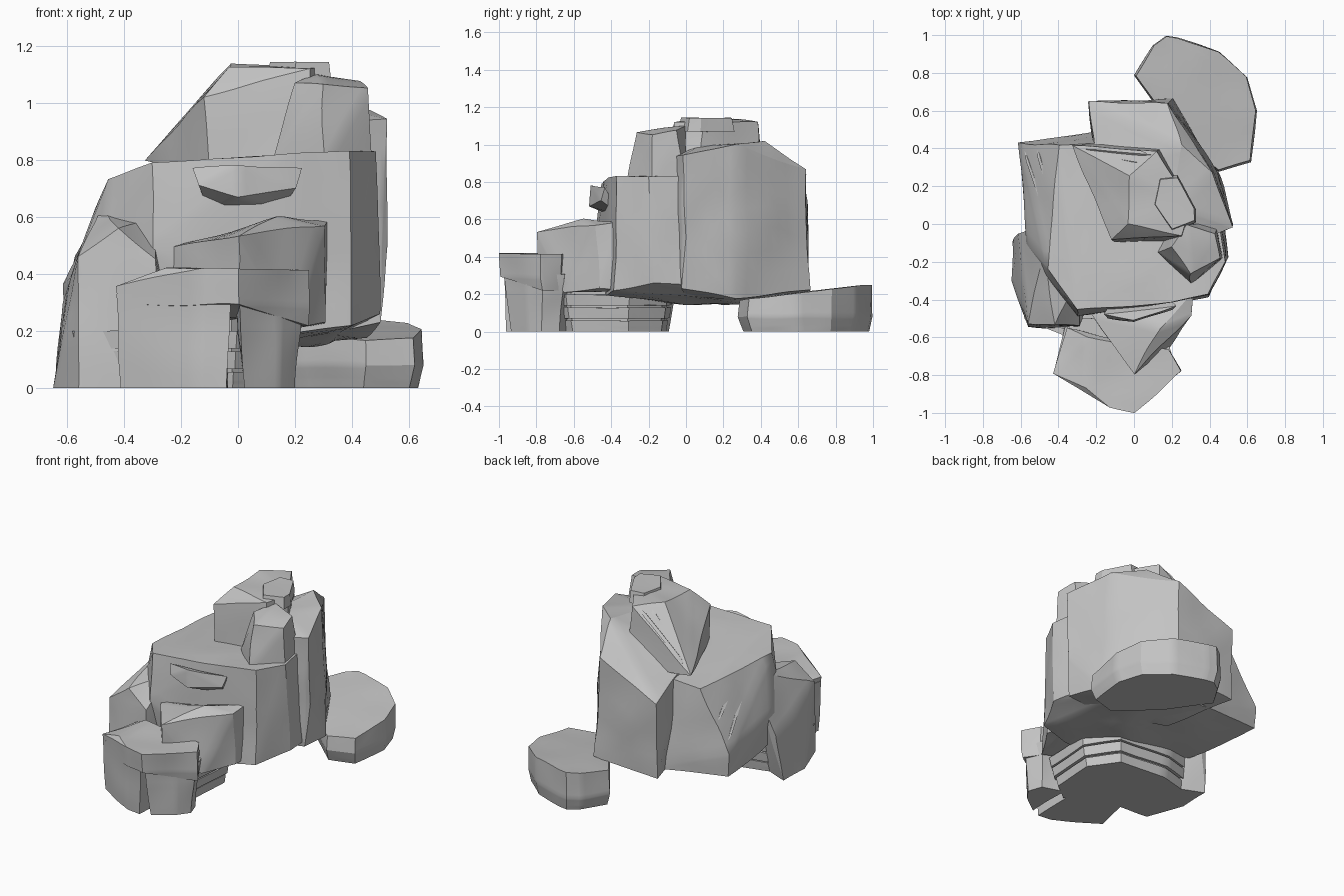
import bpy
import bmesh
from mathutils import Vector, noise

default_cube = bpy.data.objects.get("Cube")
if default_cube:
    bpy.data.objects.remove(default_cube, do_unlink=True)

# One plain stone colour
stone = bpy.data.materials.new("stone_grey")
stone.use_nodes = True
stone.diffuse_color = (.55, .55, .55, 1)
stone.node_tree.nodes["Principled BSDF"].inputs["Base Color"].default_value = stone.diffuse_color


def rock(name, points, rough=.012):
    """Chiselled stone: convex facets with gently weathered surfaces."""
    bm = bmesh.new()
    for point in points:
        bm.verts.new(point)
    bmesh.ops.convex_hull(bm, input=bm.verts[:])
    spare = [v for v in bm.verts if not v.link_faces]
    bmesh.ops.delete(bm, geom=spare, context="VERTS")
    bmesh.ops.triangulate(bm, faces=bm.faces[:])
    bmesh.ops.subdivide_edges(bm, edges=bm.edges[:], cuts=6, use_grid_fill=True)
    for v in bm.verts:
        weathering = noise.noise_vector(v.co * 4) * rough
        if v.co.z < .02:
            weathering.z = 0
        v.co += weathering
    bmesh.ops.recalc_face_normals(bm, faces=bm.faces[:])
    mesh = bpy.data.meshes.new(name)
    bm.to_mesh(mesh)
    bm.free()
    mesh.materials.append(stone)
    obj = bpy.data.objects.new(name, mesh)
    bpy.context.collection.objects.link(obj)
    bpy.ops.object.select_all(action="DESELECT")
    obj.select_set(True)
    bpy.context.view_layer.objects.active = obj
    bpy.ops.object.shade_smooth_by_angle(angle=.42)


def layer(outline, z, scale=1.0):
    """Place a flat outline at a height, scaled about its own middle."""
    middle = sum((Vector(p) for p in outline), Vector((0, 0))) / len(outline)
    return [(*(middle + (Vector(p) - middle) * scale), z) for p in outline]


def ridge(name, start, end, radius):
    """Thin tapering rib of harder stone between two points."""
    corners = [Vector((radius, 0, 0)), Vector((-radius, 0, 0)),
               Vector((0, radius, 0)), Vector((0, -radius, 0)),
               Vector((0, 0, radius)), Vector((0, 0, -radius))]
    points = [start, end]
    for t in (.15, .85):
        centre = Vector(start).lerp(Vector(end), t)
        points += [centre + c for c in corners]
    rock(name, points, .004)


# Main body: sloping left flank, cut front corner, overhanging underside
rock("main_boulder", [
    (-.46, -.24, .73), (-.3, -.46, .79), (.2, -.41, .82), (.39, -.37, .83),
    (.48, -.2, .83), (.45, 0, .83), (-.4, .42, .73), (-.1, .43, .76),
    (-.47, -.28, .58), (-.3, -.49, .5), (-.57, -.1, .42),
    (-.61, .43, .36), (-.5, -.3, .2), (-.61, .43, .21), (-.3, -.45, .2),
    (.2, -.42, .2), (.4, -.38, .22), (.5, -.17, .26), (.48, 0, .25),
    (-.1, .5, .16), (.3, .4, .15), (.1, 0, .14)])

# Back wall, falling toward one side
rock("back_boulder", [
    (-.24, .65, .67), (-.2, .3, .8), (.18, .64, .86), (.25, .42, 1.02),
    (.42, .27, 1), (.52, -.02, .94), (.4, -.07, .93), (.2, .1, 1),
    (-.24, .64, .18), (.2, .66, .22), (.45, .27, .18), (.5, -.02, .23),
    (.3, 0, .18), (-.1, .2, .14), (.53, 0, .5)])

# Crown with a flat cap and weathered ribs down its back
rock("crown_boulder", [
    (-.33, .42, .8), (.14, .42, .75), (.33, .05, .75), (.28, -.09, .75),
    (-.1, -.1, .78), (-.12, -.08, 1.02), (-.03, 0, 1.13), (-.02, .25, 1.14),
    (.12, .38, 1.12), (.3, .1, 1.13), (.25, -.06, 1.12)])
cap_stone = [(.1, .1), (.2, -.04), (.33, .01), (.33, .08), (.23, .26), (.13, .25)]
rock("crown_cap", layer(cap_stone, 1.07) + layer(cap_stone, 1.145, .9), .006)
for i in range(3):
    ridge("crown_ridge", (-.28 + i * .02, .4 - i * .025, .84 + i * .01),
          (.09 - i * .045, .365 - i * .045, 1.12), .017)

# Shoulder pillar
rock("shoulder_pillar", [
    (.2, -.12, 1.07), (.3, -.27, 1.07), (.45, -.18, 1.05), (.43, -.05, 1.07),
    (.28, 0, 1.1), (.13, -.15, .82), (.3, -.32, .78), (.47, -.18, .75),
    (.44, 0, .7), (.2, 0, .8)])

# Broad slab leaning on the left
rock("leaning_slab", [
    (-.65, -.3, 0), (-.65, -.09, 0), (-.56, -.54, 0), (-.3, -.56, 0),
    (-.2, -.3, 0), (-.62, -.05, .3), (-.56, -.53, .46), (-.42, -.53, .56),
    (-.29, -.54, .45), (-.53, -.02, .5), (-.48, -.15, .63), (-.3, -.3, .6)])

# Ribs on the left flank
ridge("flank_ridge", (-.58, .4, .42), (-.43, -.05, .7), .014)
ridge("flank_ridge", (-.51, .4, .54), (-.42, .08, .7), .014)

# Ledge under the top edge
rock("front_ledge", [
    (-.16, -.48, .77), (.22, -.43, .77), (-.14, -.5, .71), (0, -.52, .67),
    (.2, -.45, .7), (-.1, -.38, .62), (.15, -.35, .62), (0, -.51, .78)])

# Middle step
rock("middle_step", [
    (-.24, -.46, .49), (0, -.79, .54), (.14, -.55, .6), (.31, -.48, .57),
    (.32, -.36, .58), (0, -.79, .38), (-.24, -.45, .22), (.19, -.65, .21),
    (.31, -.46, .23), (.3, -.2, .23)])

# Front block: cap on two feet split by a crack
cap = [(-.43, -.79), (-.36, -.55), (.18, -.67), (.25, -.78), (0, -1), (-.13, -.97)]
rock("front_cap", [(x, y, .42 if x > -.3 else .36) for x, y in cap]
     + [(-.25, -.87, .42), (-.25, -.6, .42)]
     + layer(cap, .29, .99) + [(.24, -.77, .22), (.18, -.67, .22)])
left_foot = [(-.43, -.79), (-.36, -.5), (-.03, -.5), (-.03, -.98), (-.13, -.965)]
rock("front_left_foot", layer(left_foot, 0, .93) + layer(left_foot, .33))
right_foot = [(0, -.98), (.15, -.86), (.22, -.77), (.18, -.65), (0, -.6)]
rock("front_right_foot", layer(right_foot, 0, .8) + layer(right_foot, .2, .95)
     + layer(right_foot, .31))

# Layered footing beneath the overhang
footing = [(-.58, -.5), (-.62, -.14), (-.35, -.07), (.02, -.1), (.16, -.3), (.14, -.64), (0, -.75)]
for i, scale in enumerate((.9, .96, 1)):
    rock("footing_layer", layer(footing, i * .07, scale * .97)
         + layer(footing, i * .07 + .06, scale), .006)
rock("footing_core", layer(footing, 0, .85) + layer(footing, .24, .9))

# Separate flat stone behind
flat = [(0, .79), (.1, .95), (.17, 1), (.23, .99), (.45, .91),
        (.6, .78), (.65, .6), (.62, .33), (.45, .28), (.2, .5)]
rock("flat_stone", layer(flat, 0, .93) + layer(flat, .08)
     + [(x, y, z * .5 + y * .12) for x, y, z in layer(flat, .27, .98)], .008)
